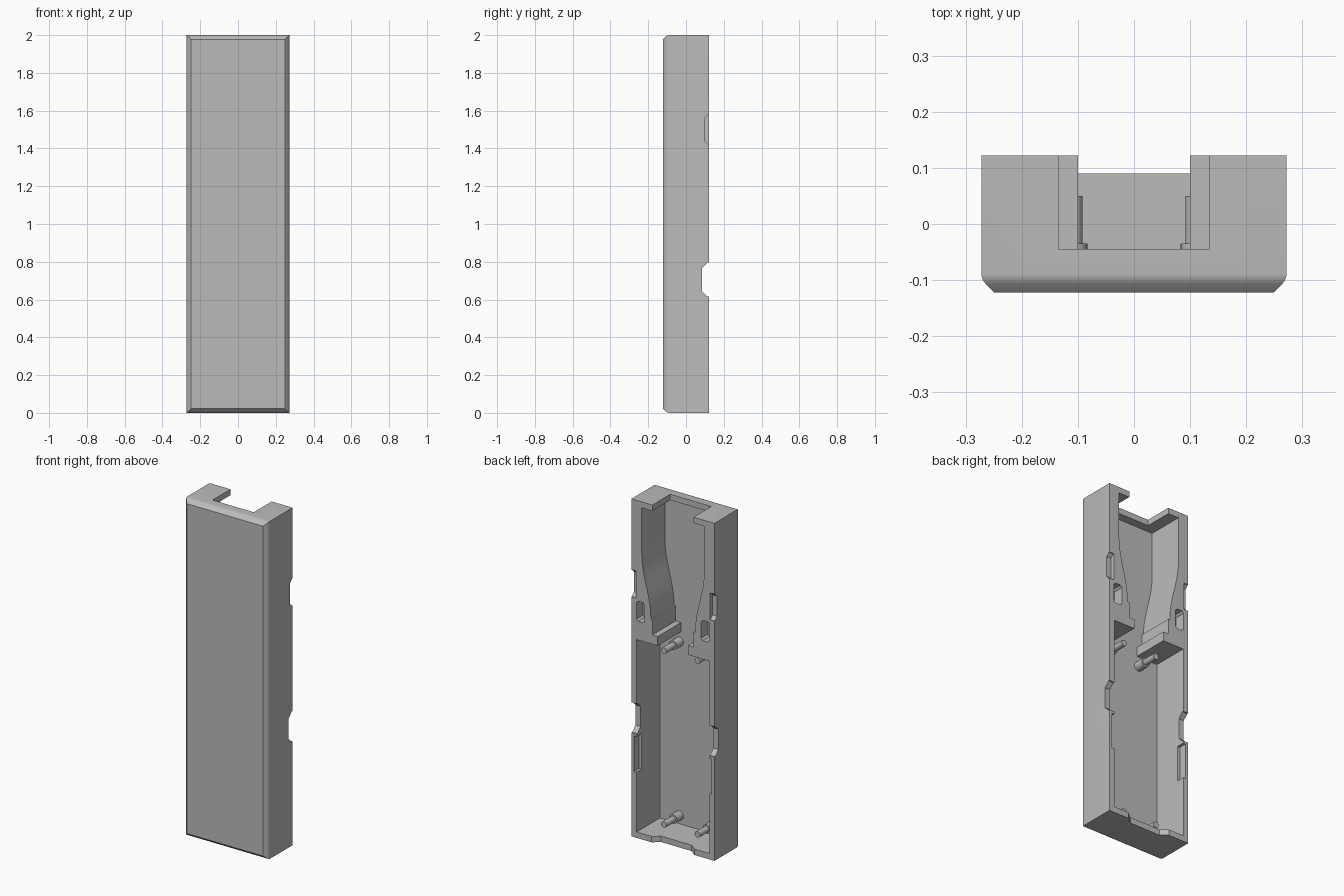
import bpy, bmesh
from math import pi, cos
from mathutils import Matrix, Vector

cube = bpy.data.objects.get("Cube")
if cube:
    bpy.data.objects.remove(cube, do_unlink=True)

grey = bpy.data.materials.new("plain grey")
grey.use_nodes = True
GREY = (0.5, 0.5, 0.5, 1)
grey.diffuse_color = GREY
grey.node_tree.nodes["Principled BSDF"].inputs["Base Color"].default_value = GREY

W, D, H = 0.272, 0.122, 2.0      # half width, half depth, height
FLOOR = -0.095                   # inner face of the front panel
OUT = 0.2                        # cutters reach past the open back


def finish(name, bm):
    bmesh.ops.recalc_face_normals(bm, faces=bm.faces)
    mesh = bpy.data.meshes.new(name)
    bm.to_mesh(mesh)
    bm.free()
    mesh.materials.append(grey)
    obj = bpy.data.objects.new(name, mesh)
    bpy.context.collection.objects.link(obj)
    return obj


def prism(name, outline, axis, lo, hi):
    """Extrude a 2D outline along x (outline is y,z) or y (outline is x,z)."""
    place = (lambda a, b: (lo, a, b)) if axis == "x" else (lambda a, b: (a, lo, b))
    step = (hi - lo, 0, 0) if axis == "x" else (0, hi - lo, 0)
    bm = bmesh.new()
    face = bm.faces.new([bm.verts.new(place(a, b)) for a, b in outline])
    new = bmesh.ops.extrude_face_region(bm, geom=[face])["geom"]
    bmesh.ops.translate(bm, vec=step, verts=[v for v in new if isinstance(v, bmesh.types.BMVert)])
    return finish(name, bm)


def rect(a0, a1, b0, b1):
    return [(a0, b0), (a1, b0), (a1, b1), (a0, b1)]


def clipped(a0, a1, b0, b1, c):
    """Rectangle with its four corners cut off."""
    return [(a0 + c, b0), (a1 - c, b0), (a1, b0 + c), (a1, b1 - c),
            (a1 - c, b1), (a0 + c, b1), (a0, b1 - c), (a0, b0 + c)]


# Outer case with chamfered front edges
case = prism("case_shell", rect(-W, W, 0, H), "y", -D, D)
bm = bmesh.new()
bm.from_mesh(case.data)
front = [e for e in bm.edges if all(v.co.y < 0 for v in e.verts)]
bmesh.ops.bevel(bm, geom=front, offset=0.023, segments=1, affect='EDGES')
soft = [e for e in bm.edges if all(abs(v.co.y - (0.023 - D)) < 0.001 for v in e.verts)]
bmesh.ops.bevel(bm, geom=soft, offset=0.01, segments=3, profile=0.5, affect='EDGES')
bm.to_mesh(case.data)
bm.free()

# Interior: wide lower bay, stepped neck, curved channel to the top
curve = [(0.145 + 0.03 * (1 - cos(pi * i / 10)), 1.32 + 0.38 * i / 10) for i in range(11)]
half = [(0.238, 0.035), (0.238, 1.175), (0.1, 1.175), (0.1, 1.23),
        (0.135, 1.23), (0.135, 1.32)] + curve + [(0.205, 1.965)]
outline = half + [(-x, z) for x, z in reversed(half)]
cutters = [prism("interior_cutter", outline, "y", FLOOR, OUT)]

# Opening in the top wall
cutters.append(prism("top_cutter", rect(-0.135, 0.135, 1.9, 2.1), "y", -0.045, OUT))

# Dip in the rim of the bottom wall
dip = [(-0.14, D), (-0.1, 0.09), (0.1, 0.09), (0.14, D), (0.14, OUT), (-0.14, OUT)]
bm = bmesh.new()
face = bm.faces.new([bm.verts.new((x, y, -0.1)) for x, y in dip])
new = bmesh.ops.extrude_face_region(bm, geom=[face])["geom"]
bmesh.ops.translate(bm, vec=(0, 0, 0.2), verts=[v for v in new if isinstance(v, bmesh.types.BMVert)])
cutters.append(finish("dip_cutter", bm))

# Notches, recesses and latch pockets on both sides
for s in (-1, 1):
    cutters += [
        prism("notch_cutter", clipped(0.085, OUT, 0.615, 0.795, 0.03), "x", s * 0.2, s * 0.4),
        prism("side_recess_cutter", clipped(0.098, OUT, 1.42, 1.58, 0.02), "x", s * 0.242, s * 0.4),
        prism("rim_recess_cutter", rect(0.075, OUT, 0.39, 0.6), "x", s * 0.2, s * 0.254),
        prism("latch_cutter", clipped(*sorted((s * 0.185, s * 0.24)), 1.285, 1.405, 0.012),
              "y", 0.06, OUT),
    ]

bpy.context.view_layer.objects.active = case
for c in cutters:
    mod = case.modifiers.new("cut", 'BOOLEAN')
    mod.operation, mod.solver, mod.object = 'DIFFERENCE', 'EXACT', c
    bpy.ops.object.modifier_apply(modifier=mod.name)
    bpy.data.objects.remove(c, do_unlink=True)


# Locating pegs with collars
def peg(name, x, z):
    bm = bmesh.new()
    for radius, tip in ((0.027, -0.035), (0.018, 0.05)):
        y0 = FLOOR - 0.005
        bmesh.ops.create_cone(
            bm, cap_ends=True, segments=24, radius1=radius, radius2=radius, depth=tip - y0,
            matrix=Matrix.Translation(Vector((x, (tip + y0) / 2, z))) @ Matrix.Rotation(pi / 2, 4, 'X'))
    return finish(name, bm)


parts = [case]
for side, x in (("left", 0.11), ("right", -0.11)):
    for level, z in (("upper", 1.115), ("lower", 0.085)):
        parts.append(peg(f"{level}_{side}_peg", x, z))

bpy.ops.object.select_all(action='DESELECT')
for p in parts:
    p.select_set(True)
bpy.ops.object.shade_smooth_by_angle(angle=0.52)
